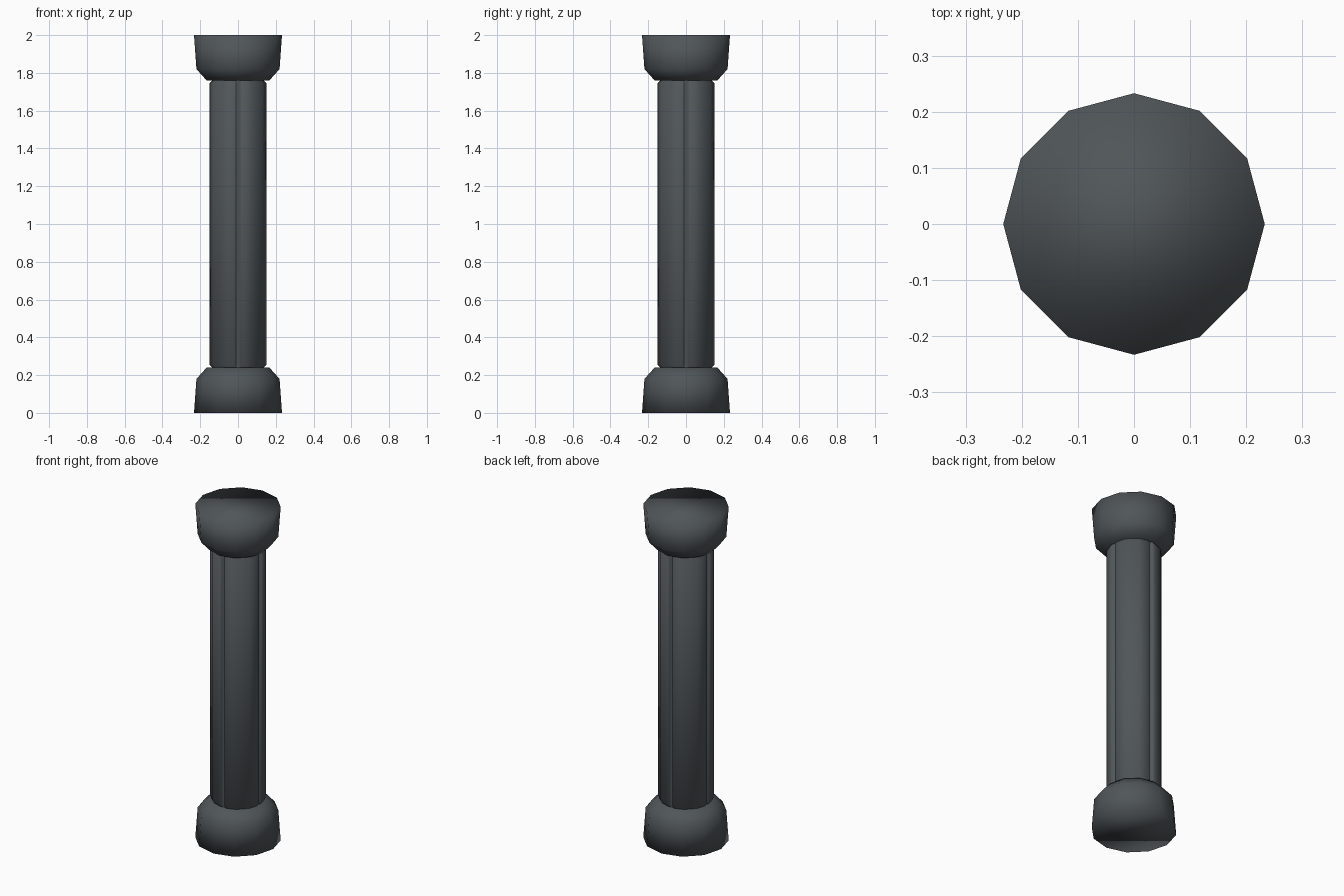
import bpy, math

if "Cube" in bpy.data.objects:
    bpy.data.objects.remove(bpy.data.objects["Cube"])

mat = bpy.data.materials.new("dark slate grey")
mat.diffuse_color = (0.08, 0.092, 0.1, 1)
mat.use_nodes = True
mat.node_tree.nodes["Principled BSDF"].inputs["Base Color"].default_value = mat.diffuse_color


def loft(name, rings):
    """Join equal-length rings of points, capping both ends."""
    n = len(rings[0])
    verts = [p for r in rings for p in r]
    faces = [(k * n + i, k * n + (i + 1) % n, (k + 1) * n + (i + 1) % n, (k + 1) * n + i)
             for k in range(len(rings) - 1) for i in range(n)]
    faces += [tuple(reversed(range(n))), tuple(range(len(verts) - n, len(verts)))]
    me = bpy.data.meshes.new(name)
    me.from_pydata(verts, [], faces)
    me.materials.append(mat)
    me.shade_smooth()
    ob = bpy.data.objects.new(name, me)
    bpy.context.collection.objects.link(ob)
    return ob


def ring(r, z):
    return [(r * math.cos(math.tau * i / 12), r * math.sin(math.tau * i / 12), z) for i in range(12)]


# twelve-sided base and mirrored capital
profile = [(0.233, 0), (0.22, 0.18), (0.166, 0.24)]
loft("base", [ring(r, z) for r, z in profile])
loft("capital", [ring(r, 2 - z) for r, z in reversed(profile)])


# shaft: four broad rounded panels separated by narrow grooves
def section(scale, z):
    pts = []
    for q in range(4):
        for deg, r in ((-3, 0.132), (3, 0.132), (4, 0.145), (7, 0.152), (30, 0.152),
                       (60, 0.152), (83, 0.152), (86, 0.145)):
            a = math.radians(deg + 90 * q)
            k = r if r < 0.14 else r * scale
            pts.append((k * math.cos(a), k * math.sin(a), z))
    return pts


loft("shaft", [section(0.92, 0.235), section(0.92, 0.243), section(1, 0.255),
               section(1, 1.745), section(0.92, 1.757), section(0.92, 1.765)])
